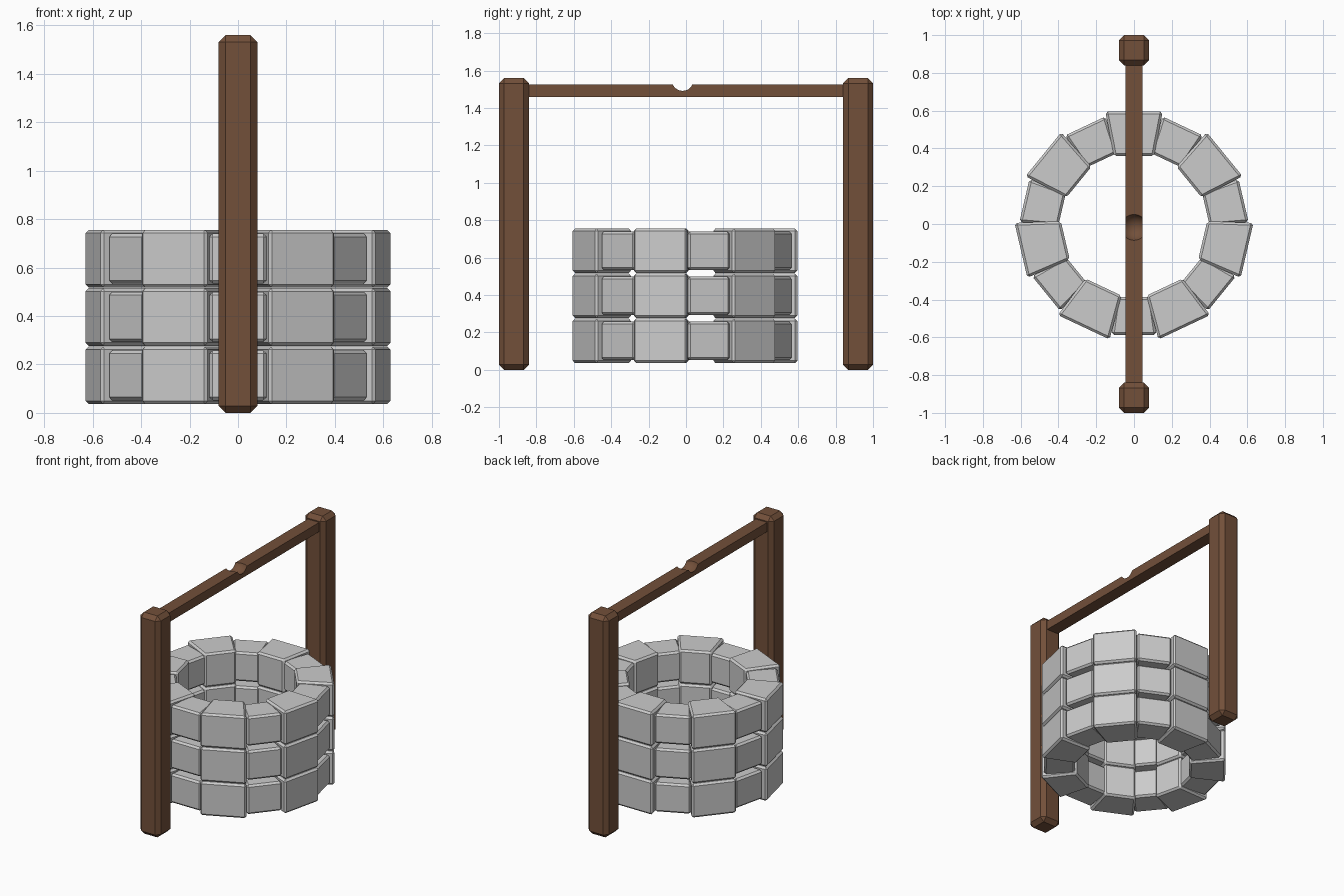
import bpy, bmesh
from math import radians, pi
from mathutils import Matrix

if "Cube" in bpy.data.objects:
    bpy.data.objects.remove(bpy.data.objects["Cube"])

wood = bpy.data.materials.new("brown_wood")
wood.diffuse_color = (0.17, 0.08, 0.042, 1)
wood.use_nodes = True
wood.node_tree.nodes["Principled BSDF"].inputs["Base Color"].default_value = wood.diffuse_color


def add_object(name, mesh, loc=(0, 0, 0)):
    ob = bpy.data.objects.new(name, mesh)
    ob.location = loc
    bpy.context.collection.objects.link(ob)
    return ob


def box(size, bevel=0.0):
    bm = bmesh.new()
    bmesh.ops.create_cube(bm, size=1)
    bmesh.ops.scale(bm, vec=size, verts=bm.verts)
    if bevel:
        bmesh.ops.bevel(bm, geom=bm.edges[:], offset=bevel, segments=1, affect='EDGES')
    me = bpy.data.meshes.new("timber")
    bm.to_mesh(me)
    bm.free()
    me.materials.append(wood)
    return me


def stone(inner, outer, half_in, half_out, height, bevel, angle):
    """Bevelled wedge block pointing outward along the given angle."""
    bm = bmesh.new()
    bmesh.ops.create_cube(bm, size=2)
    for v in bm.verts:
        r, w = (outer, half_out) if v.co.x > 0 else (inner, half_in)
        v.co = (r, v.co.y * w, v.co.z * height / 2)
    bmesh.ops.bevel(bm, geom=bm.edges[:], offset=bevel, segments=1, affect='EDGES')
    bmesh.ops.rotate(bm, verts=bm.verts, matrix=Matrix.Rotation(angle, 3, 'Z'))
    me = bpy.data.meshes.new("stone")
    bm.to_mesh(me)
    bm.free()
    return me


# One course: seven large stones alternating with seven smaller ones
course = bmesh.new()
for i in range(14):
    a = radians(90) + i * pi / 7
    if i % 2 == 0:
        me = stone(0.373, 0.614, 0.106, 0.152, 0.238, 0.013, a)
    else:
        me = stone(0.39, 0.595, 0.09, 0.119, 0.206, 0.013, a)
    course.from_mesh(me)
    bpy.data.meshes.remove(me)
course_mesh = bpy.data.meshes.new("stone_course")
course.to_mesh(course_mesh)
course.free()

# Three stacked courses form the well wall
for k in range(3):
    ring = add_object(f"stone_course_{k + 1}", course_mesh, (0, -0.0055, 0.155 + 0.241 * k))
    ring.scale.y = 0.978

# Two upright posts
post_mesh = box((0.16, 0.16, 1.56), 0.028)
for name, y in (("front_post", -0.92), ("back_post", 0.92)):
    add_object(name, post_mesh, (0, y, 0.78))

# Cross beam with a rounded rope notch
beam = add_object("cross_beam", box((0.09, 1.72, 0.065)), (0, 0, 1.4925))
bm = bmesh.new()
bmesh.ops.create_uvsphere(bm, u_segments=32, v_segments=16, radius=0.073)
cut_mesh = bpy.data.meshes.new("notch_cutter")
bm.to_mesh(cut_mesh)
bm.free()
cut_mesh.materials.append(wood)
cutter = add_object("notch_cutter", cut_mesh, (0, -0.018, 1.549))
cutter.hide_render = True
cutter.hide_set(True)
mod = beam.modifiers.new("notch", 'BOOLEAN')
mod.operation = 'DIFFERENCE'
mod.solver = 'EXACT'
mod.object = cutter

# Apply the notch, drop the cutter and smooth only the hollow
bpy.ops.object.select_all(action='DESELECT')
beam.select_set(True)
bpy.context.view_layer.objects.active = beam
bpy.ops.object.modifier_apply(modifier="notch")
bpy.data.objects.remove(cutter)
bpy.ops.object.shade_smooth_by_angle(angle=radians(30))
